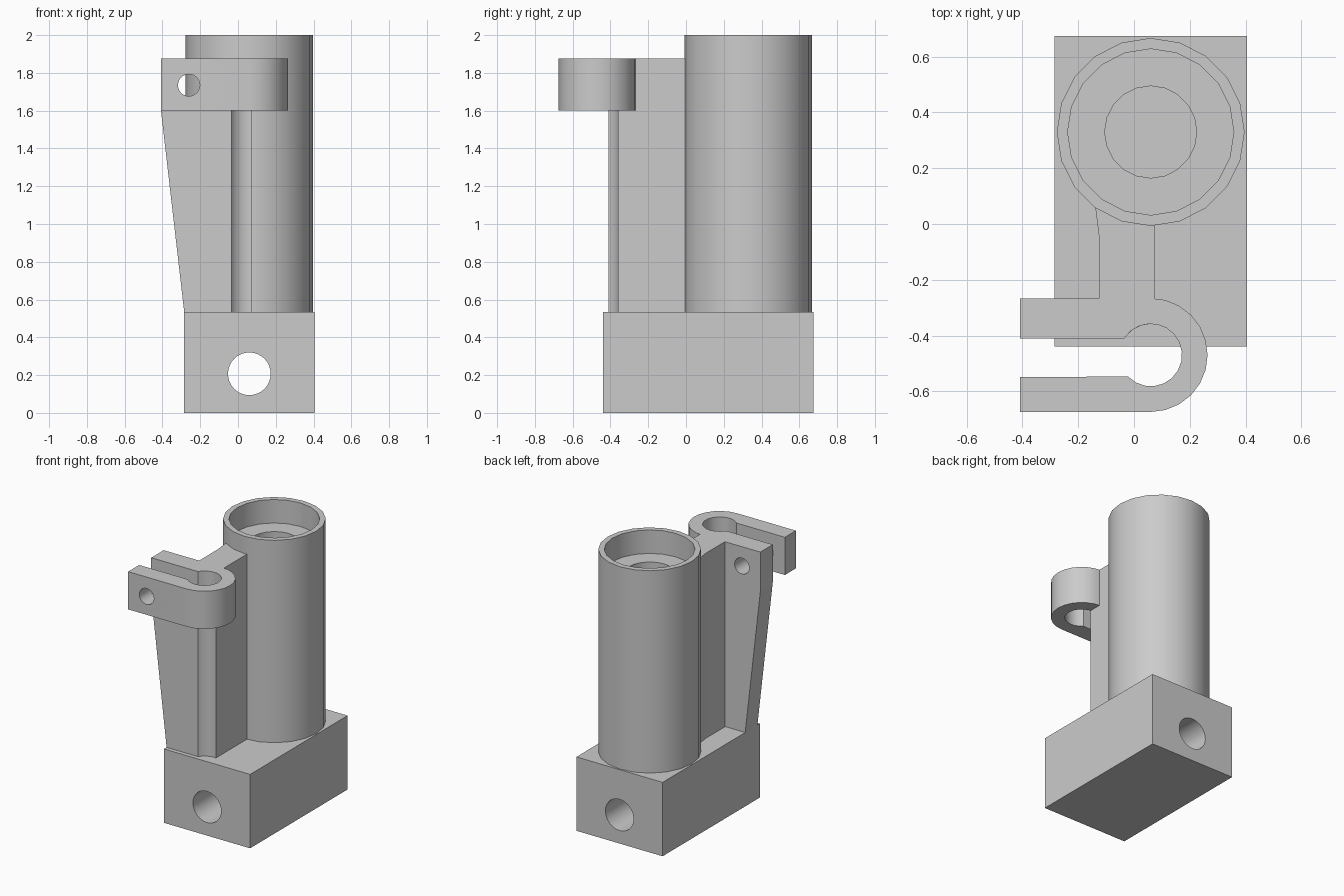
import bpy, bmesh
from math import sin, cos, pi, radians
from mathutils import Matrix, Vector

if "Cube" in bpy.data.objects:
    bpy.data.objects.remove(bpy.data.objects["Cube"], do_unlink=True)

grey = bpy.data.materials.new("plain grey")
grey.use_nodes = True
COLOR = (0.6, 0.6, 0.6, 1)
grey.diffuse_color = COLOR
grey.node_tree.nodes["Principled BSDF"].inputs["Base Color"].default_value = COLOR

CX = 0.06                   # shared axis of tube, clamp and base bore
TUBE_Y, ROD_Y = 0.33, -0.47
ROD_R, CLAMP_R = 0.112, 0.204


def make(name, bm):
    bmesh.ops.recalc_face_normals(bm, faces=bm.faces)
    mesh = bpy.data.meshes.new(name)
    bm.to_mesh(mesh)
    bm.free()
    mesh.materials.append(grey)
    ob = bpy.data.objects.new(name, mesh)
    bpy.context.collection.objects.link(ob)
    return ob


def extrude(name, points, direction):
    bm = bmesh.new()
    face = bm.faces.new([bm.verts.new(p) for p in points])
    new = bmesh.ops.extrude_face_region(bm, geom=[face], use_keep_orig=True)["geom"]
    verts = [g for g in new if isinstance(g, bmesh.types.BMVert)]
    bmesh.ops.translate(bm, verts=verts, vec=direction)
    return make(name, bm)


def arc(r, start, end, steps):
    angles = [radians(start + (end - start) * i / steps) for i in range(steps + 1)]
    return [(CX + r * cos(a), ROD_Y + r * sin(a)) for a in angles]


def drill(target, center, r, axis, segments):
    """Cut a long round hole through the target."""
    bm = bmesh.new()
    bmesh.ops.create_cone(bm, cap_ends=True, segments=segments, radius1=r, radius2=r, depth=4)
    turn = Matrix.Rotation(pi / 2, 4, "X") if axis == "Y" else Matrix()
    bm.transform(Matrix.Translation(Vector(center)) @ turn)
    cutter = make("hole_cutter", bm)
    cutter.hide_render = True
    mod = target.modifiers.new("hole", "BOOLEAN")
    mod.operation, mod.solver, mod.object = "DIFFERENCE", "EXACT", cutter
    bpy.context.view_layer.objects.active = target
    bpy.ops.object.modifier_apply(modifier=mod.name)
    bpy.data.objects.remove(cutter, do_unlink=True)


# Base block with a bore from front to back
x0, x1, y0, y1, base_top = -0.285, 0.405, -0.44, 0.675, 0.535
base = extrude("base_block", [(x0, y0, 0), (x1, y0, 0), (x1, y1, 0), (x0, y1, 0)], (0, 0, base_top))
drill(base, (CX, 0, 0.207), 0.113, "Y", 32)

# Upright tube with an inner ledge and a narrower bore below it
bm = bmesh.new()
section = [(0.165, base_top), (0.337, base_top), (0.337, 2), (0.298, 2), (0.298, 1.83), (0.165, 1.83)]
verts = [bm.verts.new((CX + r, TUBE_Y, z)) for r, z in section]
edges = [bm.edges.new((verts[i - 1], verts[i])) for i in range(len(verts))]
bmesh.ops.spin(bm, geom=verts + edges, cent=(CX, TUBE_Y, 0), axis=(0, 0, 1),
               angle=2 * pi, steps=20, use_merge=True)
bmesh.ops.remove_doubles(bm, verts=bm.verts, dist=0.0005)
tube = make("tube", bm)

# Rib joining the tube to the clamp
clamp_low, clamp_high = 1.602, 1.875
outline = [(-0.125, -0.27), (0.075, -0.27), (0.075, 0.01), (0.06, 0.01),
           (-0.14, 0.07), (-0.125, -0.05)]
rib = extrude("rib", [(x, y, base_top) for x, y in outline], (0, 0, clamp_high - base_top))

# Tapered web under the clamp, grooved for the rod
outline = [(-0.285, base_top), (0.075, base_top), (0.075, clamp_low), (-0.408, clamp_low)]
web = extrude("tapered_web", [(x, -0.41, z) for x, z in outline], (0, 0.14, 0))
drill(web, (CX, ROD_Y, 1), ROD_R, "Z", 20)

# Split clamp: outer bend, two arms, open inner ring, and a screw hole
outline = [(-0.408, -0.268)] + arc(CLAMP_R, 90, -90, 12)
outline += [(-0.408, -0.674), (-0.408, -0.548)] + arc(ROD_R, -136, 147.6, 16)
outline += [(-0.408, -0.41)]
clamp = extrude("split_clamp", [(x, y, clamp_low) for x, y in outline], (0, 0, clamp_high - clamp_low))
drill(clamp, (-0.26, 0, 1.735), 0.058, "Y", 24)

# Smooth the round walls, keep the edges sharp
bpy.ops.object.select_all(action="DESELECT")
for ob in (base, tube, web, clamp):
    ob.select_set(True)
bpy.context.view_layer.objects.active = tube
bpy.ops.object.shade_smooth_by_angle(angle=radians(30))
